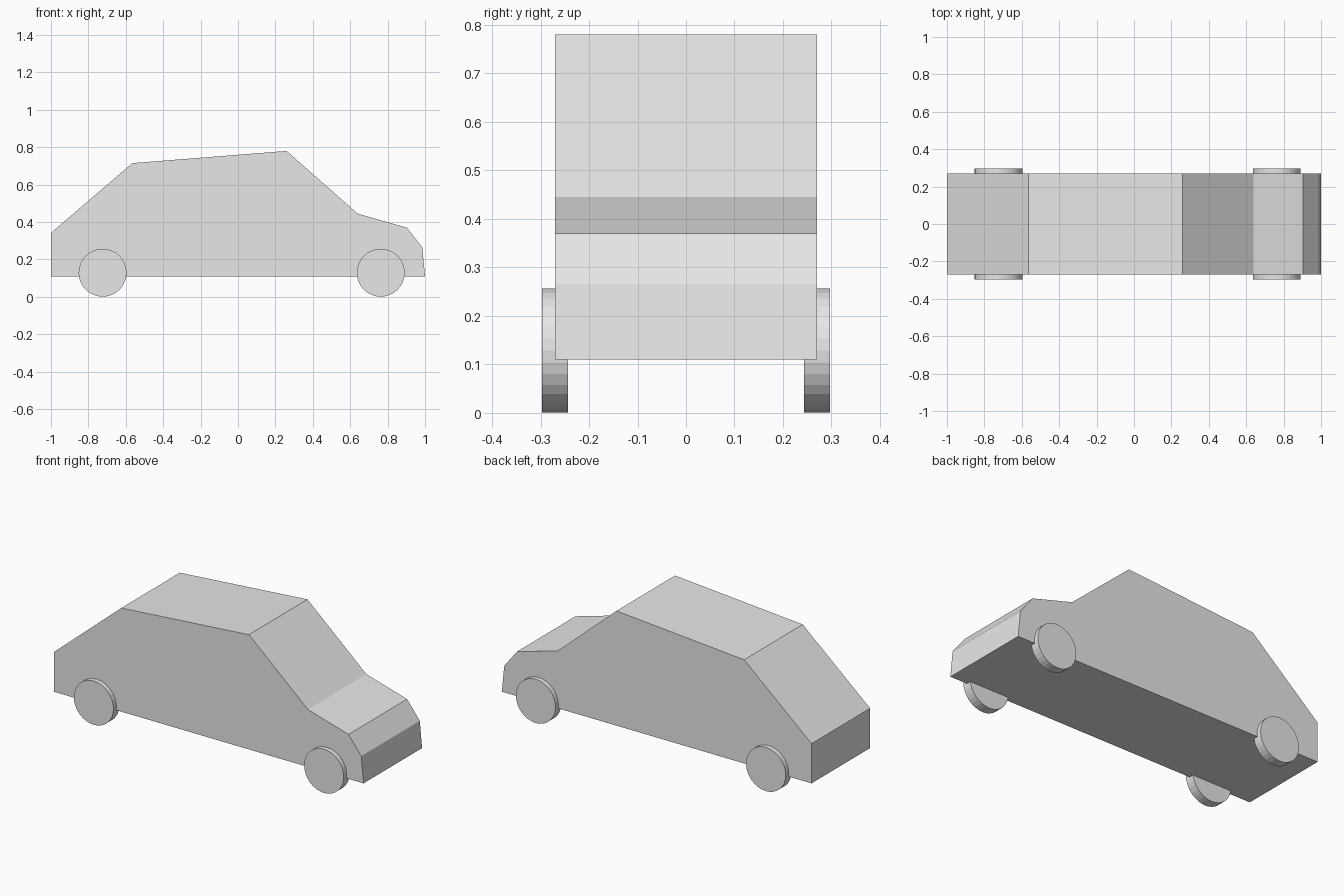
import bpy
import bmesh
import math

if "Cube" in bpy.data.objects:
    bpy.data.objects.remove(bpy.data.objects["Cube"])

paint = bpy.data.materials.new("light_grey")
paint.diffuse_color = (0.8, 0.8, 0.8, 1)
paint.use_nodes = True
paint.node_tree.nodes["Principled BSDF"].inputs["Base Color"].default_value = paint.diffuse_color


def add_object(name, bm):
    bmesh.ops.recalc_face_normals(bm, faces=bm.faces)
    mesh = bpy.data.meshes.new(name)
    bm.to_mesh(mesh)
    bm.free()
    mesh.materials.append(paint)
    obj = bpy.data.objects.new(name, mesh)
    bpy.context.collection.objects.link(obj)
    return obj


# Car body: side profile (x, z) extruded across the width
HALF_WIDTH = 0.27
PROFILE = [(-1, 0.11), (1, 0.11), (0.985, 0.265), (0.903, 0.37), (0.64, 0.445),
           (0.26, 0.78), (-0.565, 0.715), (-1, 0.342)]
bm = bmesh.new()
side = bm.faces.new([bm.verts.new((x, -HALF_WIDTH, z)) for x, z in PROFILE])
extruded = bmesh.ops.extrude_face_region(bm, geom=[side], use_keep_orig=True)
new_verts = [g for g in extruded["geom"] if isinstance(g, bmesh.types.BMVert)]
bmesh.ops.translate(bm, verts=new_verts, vec=(0, 2 * HALF_WIDTH, 0))
add_object("car_body", bm)

# Wheels: flat-sided discs partly sunk into the body
RADIUS, THICKNESS = 0.128, 0.054
for end, x in (("rear", -0.724), ("front", 0.763)):
    for side_name, y in (("right", -0.27), ("left", 0.27)):
        bm = bmesh.new()
        bmesh.ops.create_cone(bm, cap_ends=True, segments=32, radius1=RADIUS,
                              radius2=RADIUS, depth=THICKNESS)
        wheel = add_object(f"{end}_{side_name}_wheel", bm)
        wheel.rotation_euler = (math.pi / 2, 0, 0)
        wheel.location = (x, y, RADIUS + 0.001)
